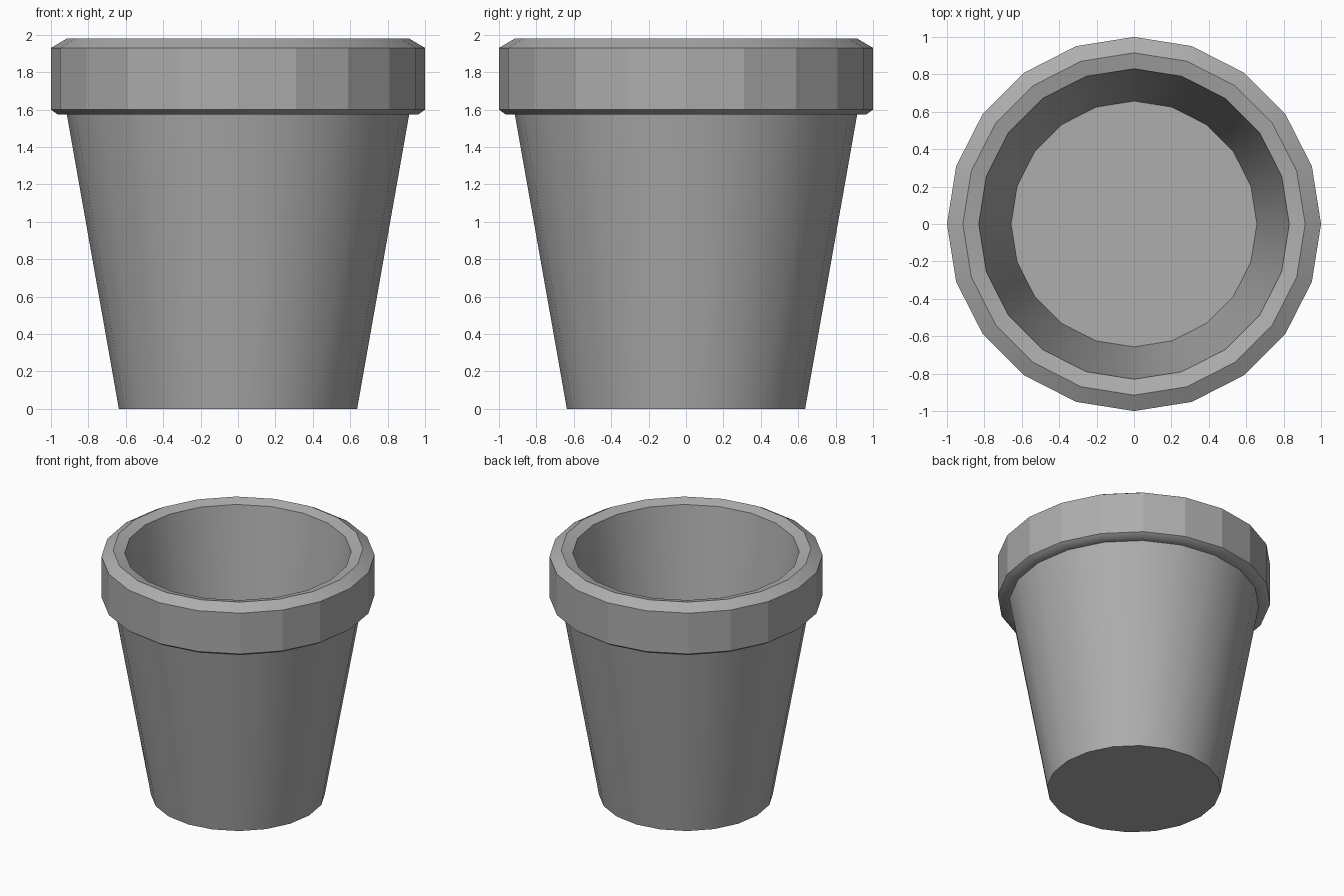
import bpy, bmesh, math

if "Cube" in bpy.data.objects:
    bpy.data.objects.remove(bpy.data.objects["Cube"])

SIDES = 20


def lathe(name, profile, angle):
    """Revolve a (radius, z) profile about z; end rings are capped."""
    bm = bmesh.new()
    rings = []
    for r, z in profile:
        rings.append([bm.verts.new((r * math.cos(2 * math.pi * i / SIDES),
                                    r * math.sin(2 * math.pi * i / SIDES), z))
                      for i in range(SIDES)])
    for lower, upper in zip(rings, rings[1:]):
        for i in range(SIDES):
            j = (i + 1) % SIDES
            bm.faces.new((lower[i], lower[j], upper[j], upper[i]))
    bm.faces.new(rings[0][::-1])
    bm.faces.new(rings[-1])
    bmesh.ops.recalc_face_normals(bm, faces=bm.faces)
    mesh = bpy.data.meshes.new(name)
    bm.to_mesh(mesh)
    bm.free()
    obj = bpy.data.objects.new(name, mesh)
    bpy.context.collection.objects.link(obj)
    bpy.ops.object.select_all(action='DESELECT')
    obj.select_set(True)
    bpy.context.view_layer.objects.active = obj
    bpy.ops.object.shade_smooth_by_angle(angle=math.radians(angle))
    # the rim band keeps flat facets
    for poly in mesh.polygons:
        if abs(poly.normal.z) < 0.01:
            poly.use_smooth = False
    return obj


# Tapered pot: outer wall, chamfered rim, rounded lip, inner wall and floor
pot = lathe("flower_pot", [
    (0.637, 0.0), (0.915, 1.573),
    (0.965, 1.575), (1.0, 1.6),
    (1.0, 1.93), (0.915, 1.98),
    (0.83, 1.956), (0.657, 0.8),
], 40)

# Slightly darker grey clay
clay = bpy.data.materials.new("clay")
clay.diffuse_color = (0.42, 0.42, 0.42, 1)
clay.use_nodes = True
clay.node_tree.nodes["Principled BSDF"].inputs["Base Color"].default_value = clay.diffuse_color
pot.data.materials.append(clay)
